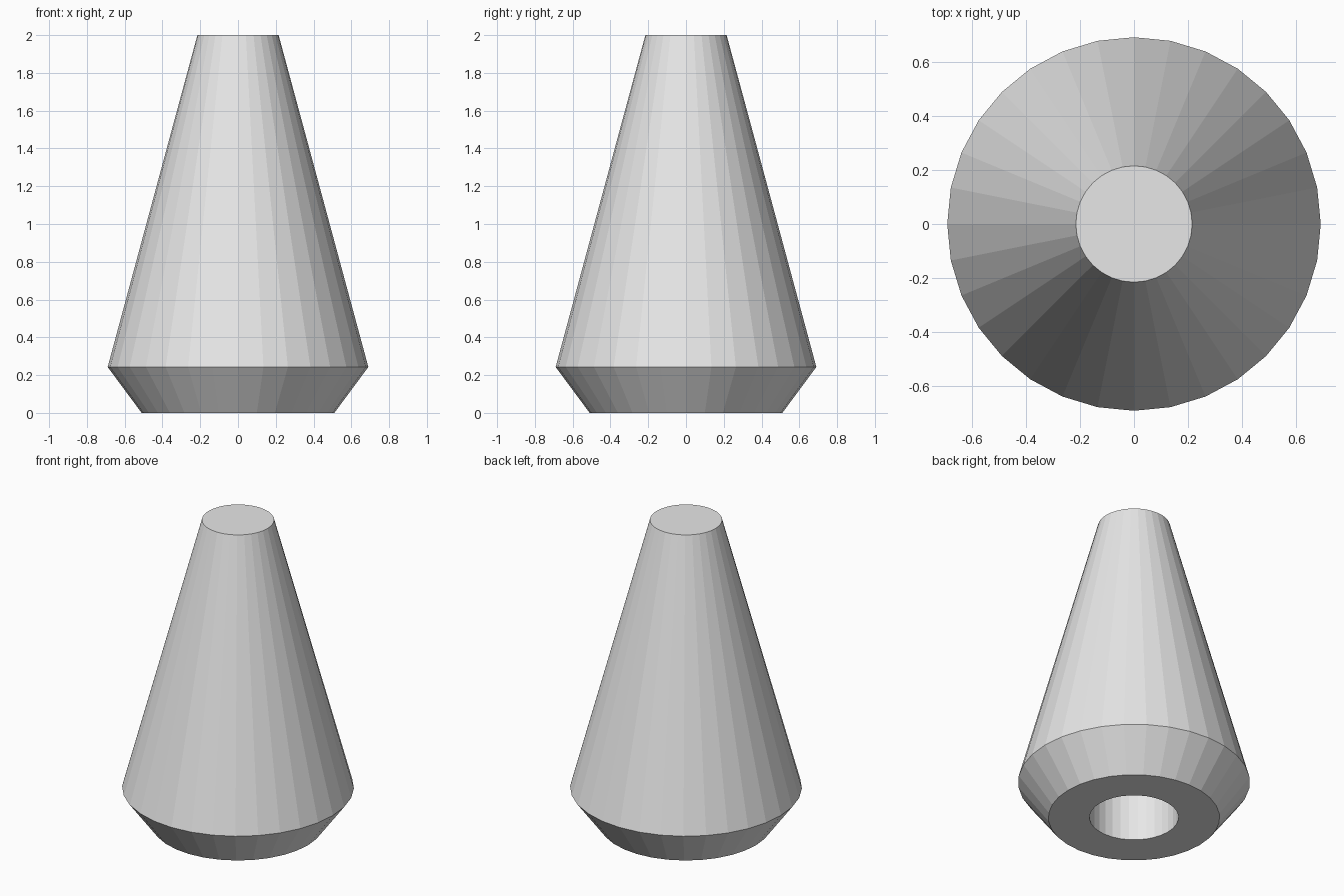
import bpy, bmesh, math

if "Cube" in bpy.data.objects:
    bpy.data.objects.remove(bpy.data.objects["Cube"])

SIDES = 32

# Single plain grey
grey = bpy.data.materials.new("light_grey")
grey.diffuse_color = (0.8, 0.8, 0.8, 1.0)
grey.use_nodes = True
grey.node_tree.nodes["Principled BSDF"].inputs["Base Color"].default_value = grey.diffuse_color

# Lathe profile (radius, z): socket ceiling, socket rim, foot, widest ring, top
profile = [(0.265, 1.0), (0.265, 0.0), (0.51, 0.0), (0.69, 0.243), (0.215, 2.0)]

bm = bmesh.new()
rings = []
for r, z in profile:
    rings.append([bm.verts.new((r * math.cos(2 * math.pi * i / SIDES),
                                r * math.sin(2 * math.pi * i / SIDES), z))
                  for i in range(SIDES)])

# Walls between neighbouring rings
for a, b in zip(rings, rings[1:]):
    for i in range(SIDES):
        j = (i + 1) % SIDES
        bm.faces.new((a[i], a[j], b[j], b[i]))

# Flat top and socket ceiling
bm.faces.new(rings[-1])
bm.faces.new(list(reversed(rings[0])))
bmesh.ops.recalc_face_normals(bm, faces=bm.faces)

mesh = bpy.data.meshes.new("tapered_body")
bm.to_mesh(mesh)
bm.free()
mesh.materials.append(grey)
body = bpy.data.objects.new("tapered_body", mesh)
bpy.context.collection.objects.link(body)
